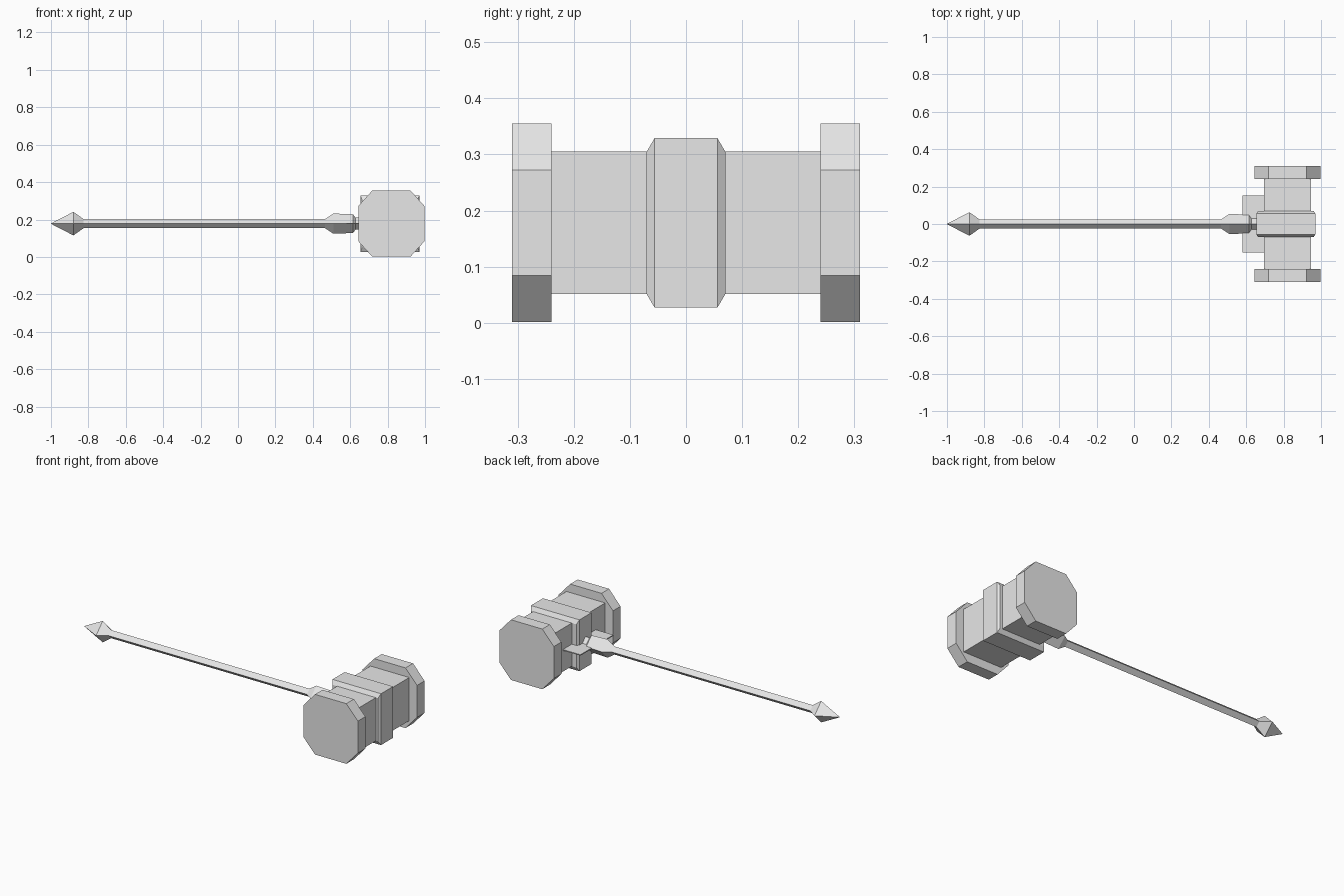
import bpy, bmesh
from mathutils import Vector

if "Cube" in bpy.data.objects:
    bpy.data.objects.remove(bpy.data.objects["Cube"], do_unlink=True)

grey = bpy.data.materials.new("plain_grey")
grey.use_nodes = True
grey.diffuse_color = (0.8, 0.8, 0.8, 1)
grey.node_tree.nodes["Principled BSDF"].inputs["Base Color"].default_value = (0.8, 0.8, 0.8, 1)

MID_Z = 0.178
HEAD_X = 0.82


def loft(name, rings):
    """Skin equal-sized rings of points and cap both ends."""
    bm = bmesh.new()
    loops = [[bm.verts.new(p) for p in ring] for ring in rings]
    n = len(loops[0])
    for a, b in zip(loops, loops[1:]):
        for i in range(n):
            j = (i + 1) % n
            bm.faces.new((a[i], a[j], b[j], b[i]))
    bm.faces.new(loops[0])
    bm.faces.new(loops[-1])
    bmesh.ops.remove_doubles(bm, verts=bm.verts, dist=0.0001)
    bmesh.ops.recalc_face_normals(bm, faces=bm.faces)
    mesh = bpy.data.meshes.new(name)
    bm.to_mesh(mesh)
    bm.free()
    mesh.materials.append(grey)
    obj = bpy.data.objects.new(name, mesh)
    bpy.context.collection.objects.link(obj)
    return obj


def rect(y, hx, hz, cx=HEAD_X):
    """Rectangle across the head at depth y."""
    return [Vector((cx + sx * hx, y, MID_Z + sz * hz))
            for sx, sz in ((-1, -1), (1, -1), (1, 1), (-1, 1))]


def octagon(y, half, flat_x, flat_z):
    """Octagon across the head at depth y."""
    outline = ((-flat_x, -half), (flat_x, -half), (half, -flat_z), (half, flat_z),
               (flat_x, half), (-flat_x, half), (-half, flat_z), (-half, -flat_z))
    return [Vector((HEAD_X + x, y, MID_Z + z)) for x, z in outline]


def diamond(x, r):
    """Four-sided ring around the handle axis."""
    return [Vector((x, dy * r, MID_Z + dz * r))
            for dy, dz in ((1, 0), (0, 1), (-1, 0), (0, -1))]


# Hammer head: square block, octagonal striking faces, chamfered middle band
loft("head_block", [rect(-0.245, 0.126, 0.127), rect(0.245, 0.126, 0.127)])
for name, side in (("front_striking_face", -1), ("back_striking_face", 1)):
    loft(name, [octagon(side * y, 0.177, 0.102, 0.094) for y in (0.24, 0.31)])
band = ((-0.07, 0.148, 0.127), (-0.056, 0.158, 0.151),
        (0.056, 0.158, 0.151), (0.07, 0.148, 0.127))
loft("middle_band", [rect(y, hx, hz, 0.812) for y, hx, hz in band])

# Thin cross plate between handle and head
loft("cross_plate", [rect(y, 0.06, 0.003, 0.64) for y in (-0.153, 0.153)])

# Handle with flared socket and neck
shaft = ((-0.84, 0.024), (0.465, 0.024), (0.51, 0.054), (0.615, 0.05),
         (0.628, 0.032), (0.67, 0.032))
loft("handle", [diamond(x, r) for x, r in shaft])

# Pointed pommel
loft("pommel", [diamond(x, r) for x, r in ((-1.0, 0.001), (-0.88, 0.063), (-0.825, 0.024))])
